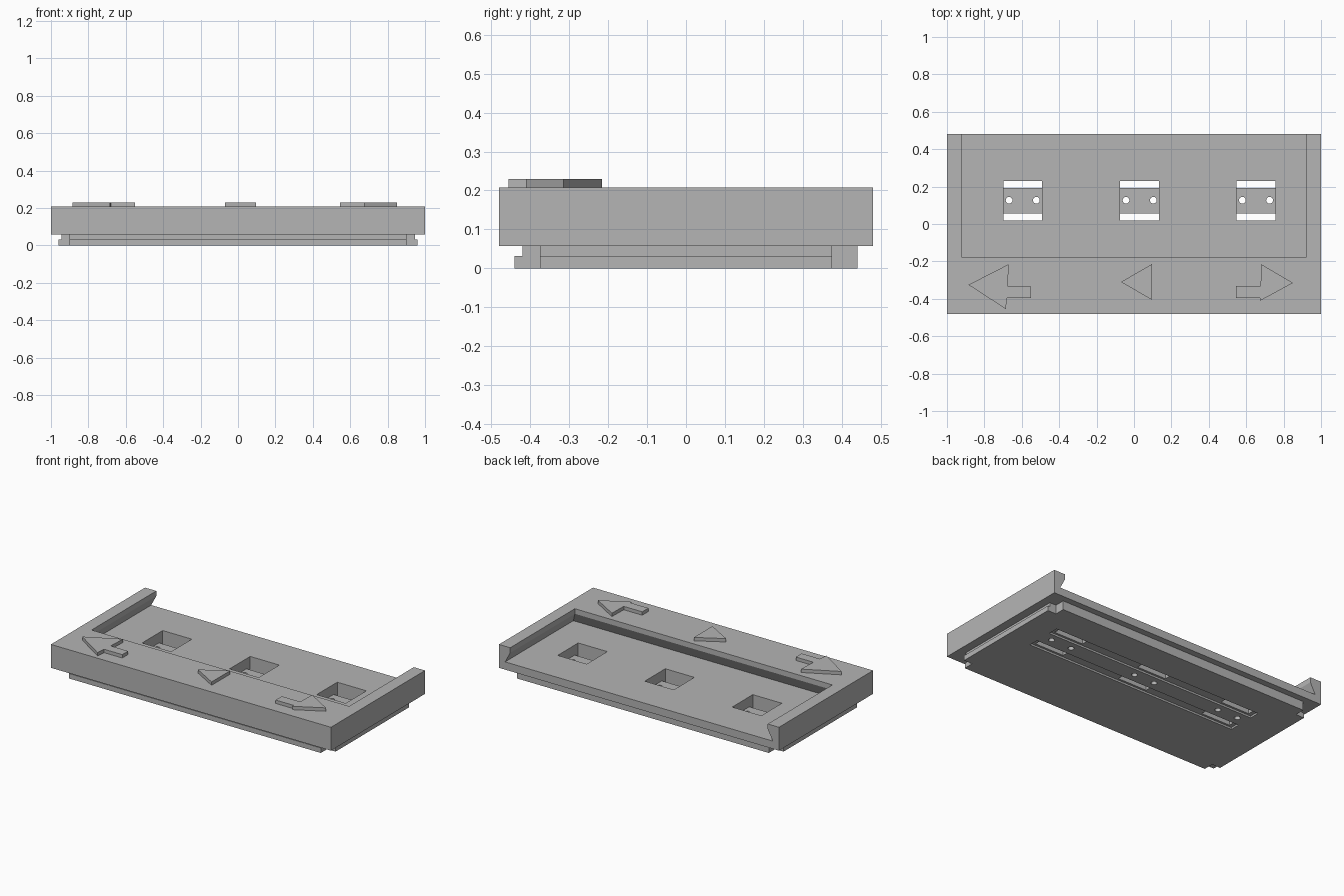
import bpy, bmesh, math

cube = bpy.data.objects.get("Cube")
if cube:
    bpy.data.objects.remove(cube, do_unlink=True)

GREY = (0.46, 0.46, 0.46, 1)
grey = bpy.data.materials.new("plain_grey")
grey.use_nodes = True
grey.diffuse_color = GREY
grey.node_tree.nodes["Principled BSDF"].inputs["Base Color"].default_value = GREY


def loft(name, layers):
    """Closed solid through stacked outlines: [(points, z), ...], bottom first."""
    bm = bmesh.new()
    rings = [[bm.verts.new((x, y, z)) for x, y in pts] for pts, z in layers]
    n = len(rings[0])
    bm.faces.new(rings[0][::-1])
    bm.faces.new(rings[-1])
    for low, high in zip(rings, rings[1:]):
        for i in range(n):
            j = (i + 1) % n
            bm.faces.new((low[i], low[j], high[j], high[i]))
    bmesh.ops.recalc_face_normals(bm, faces=bm.faces)
    mesh = bpy.data.meshes.new(name)
    bm.to_mesh(mesh)
    bm.free()
    mesh.materials.append(grey)
    obj = bpy.data.objects.new(name, mesh)
    bpy.context.collection.objects.link(obj)
    return obj


def rect(x0, x1, y0, y1):
    return [(x0, y0), (x1, y0), (x1, y1), (x0, y1)]


def box(name, x0, x1, y0, y1, z0, z1):
    r = rect(x0, x1, y0, y1)
    return loft(name, [(r, z0), (r, z1)])


def cross(x, front, back):
    """Rectangle with its four corners cut away."""
    a, b = 0.9, 0.375
    return [(-a, front), (a, front), (a, -b), (x, -b), (x, b), (a, b),
            (a, back), (-a, back), (-a, b), (-x, b), (-x, -b), (-a, -b)]


def combine(target, other, operation):
    mod = target.modifiers.new("combine", "BOOLEAN")
    mod.operation = operation
    mod.solver = "EXACT"
    mod.object = other
    bpy.context.view_layer.objects.active = target
    bpy.ops.object.modifier_apply(modifier=mod.name)
    bpy.data.objects.remove(other, do_unlink=True)


# Main tray with the stepped foot below it
tray = box("tray", -1, 1, -0.48, 0.48, 0.057, 0.208)
neck = cross(0.945, -0.42, 0.44)
combine(tray, loft("foot_neck", [(neck, 0.02), (neck, 0.08)]), "UNION")
tongue = cross(0.96, -0.44, 0.44)
combine(tray, loft("foot_tongue", [(tongue, 0), (tongue, 0.032)]), "UNION")

# Undercut slide channel, open at the back
wide = rect(-0.956, 0.956, -0.216, 0.6)
lip = rect(-0.92, 0.92, -0.18, 0.6)
combine(tray, loft("channel_cut", [(wide, 0.107), (lip, 0.175), (lip, 0.3)]), "DIFFERENCE")

# Pockets, each with two through slots and two screw holes in its bridge
SLOTS = ((0.02, 0.055), (0.192, 0.23))
for cx in (-0.595, 0.03, 0.652):
    x0, x1 = cx - 0.104, cx + 0.104
    combine(tray, box("pocket_cut", x0, x1, 0.02, 0.23, 0.042, 0.2), "DIFFERENCE")
    for y0, y1 in SLOTS:
        combine(tray, box("slot_cut", x0, x1, y0, y1, -0.1, 0.08), "DIFFERENCE")
    for hx in (cx - 0.073, cx + 0.073):
        hole = [(hx + 0.018 * math.cos(t * math.tau / 24),
                 0.127 + 0.018 * math.sin(t * math.tau / 24)) for t in range(24)]
        combine(tray, loft("hole_cut", [(hole, -0.1), (hole, 0.08)]), "DIFFERENCE")

# Long shallow grooves under the slots
for y0, y1 in SLOTS:
    combine(tray, box("groove_cut", -0.725, 0.785, y0 - 0.014, y1 + 0.014, -0.1, 0.012),
            "DIFFERENCE")

# Raised direction arrows on the front ledge
ARROWS = {
    "left_pointing_arrow": [(-0.885, -0.325), (-0.685, -0.455), (-0.68, -0.395),
                            (-0.55, -0.395), (-0.55, -0.335), (-0.675, -0.335),
                            (-0.67, -0.215)],
    "middle_arrow": [(-0.07, -0.31), (0.095, -0.405), (0.095, -0.215)],
    "right_pointing_arrow": [(0.85, -0.315), (0.68, -0.215), (0.677, -0.332),
                             (0.545, -0.332), (0.545, -0.395), (0.675, -0.395),
                             (0.675, -0.41)],
}
for name, pts in ARROWS.items():
    loft(name, [(pts, 0.208), (pts, 0.23)])
